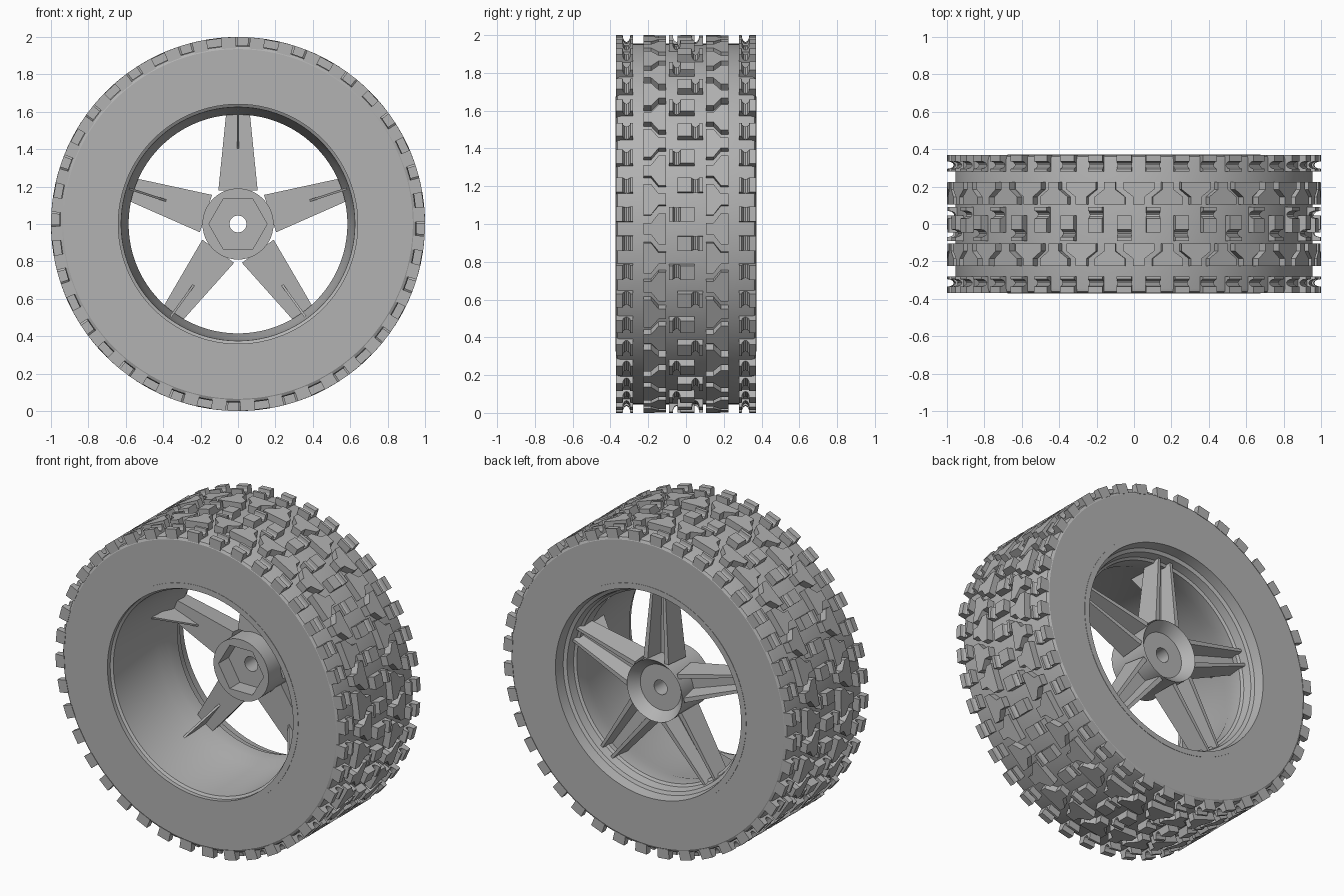
import bpy, bmesh, math

if "Cube" in bpy.data.objects:
    bpy.data.objects.remove(bpy.data.objects["Cube"])

TAU = 2 * math.pi
mat = bpy.data.materials.new("plain grey")
mat.diffuse_color = (0.45, 0.45, 0.45, 1)
mat.use_nodes = True
mat.node_tree.nodes["Principled BSDF"].inputs["Base Color"].default_value = mat.diffuse_color


def polar(r, a, y):
    # wheel axis runs along y, centred at z = 1
    return (r * math.cos(a), y, 1 + r * math.sin(a))


def finish(bm, name, smooth=False):
    bmesh.ops.recalc_face_normals(bm, faces=bm.faces[:])
    me = bpy.data.meshes.new(name)
    bm.to_mesh(me)
    bm.free()
    me.materials.append(mat)
    ob = bpy.data.objects.new(name, me)
    bpy.context.collection.objects.link(ob)
    if smooth:
        bpy.ops.object.select_all(action='DESELECT')
        ob.select_set(True)
        bpy.context.view_layer.objects.active = ob
        bpy.ops.object.shade_smooth_by_angle(angle=math.radians(25))
    return ob


def loft(bm, rings, closed=False):
    # skin equal-length rings; cap the ends unless the loft closes on itself
    vs = [[bm.verts.new(p) for p in ring] for ring in rings]
    n, m = len(vs), len(vs[0])
    for i in range(n if closed else n - 1):
        a, b = vs[i], vs[(i + 1) % n]
        for j in range(m):
            k = (j + 1) % m
            bm.faces.new((a[j], a[k], b[k], b[j]))
    if not closed:
        bm.faces.new(vs[0])
        bm.faces.new(vs[-1])


def lathe(name, profile, seg):
    # closed profile of (radius or radius function, y)
    bm = bmesh.new()
    rings = []
    for i in range(seg):
        a = TAU * i / seg
        rings.append([polar(r(a) if callable(r) else r, a, y) for r, y in profile])
    loft(bm, rings, True)
    return finish(bm, name, True)


# tyre carcass with flat sidewalls
half = [(0.665, 0.37), (0.935, 0.37), (0.95, 0.362), (0.955, 0.345)]
lathe("tyre", half + [(r, -y) for r, y in reversed(half)], 120)

# rim barrel, deep on the front, stepped at the back
lathe("rim", [(0.675, -0.372), (0.64, -0.372), (0.64, -0.345), (0.625, -0.335),
              (0.607, 0.08), (0.585, 0.15), (0.585, 0.24), (0.60, 0.25),
              (0.61, 0.30), (0.63, 0.31), (0.64, 0.372), (0.675, 0.372)], 96)


# hub with hexagonal pocket in front, dished face behind, axle hole
def hexagon(a):
    t = (a + 1e-6) % (TAU / 6) - TAU / 12
    return 0.135 / math.cos(t)


lathe("hub", [(0.19, 0.03), (0.19, 0.31), (0.14, 0.25), (0.045, 0.25),
              (0.045, 0.13), (hexagon, 0.13), (hexagon, 0.03)], 48)

# five channelled spokes, each with a thin gusset fin on the front
bm_s, bm_f = bmesh.new(), bmesh.new()
for i in range(5):
    a = TAU / 4 + TAU * i / 5
    ca, sa = math.cos(a), math.sin(a)

    def place(r, x, y):
        return (r * ca - x * sa, y, 1 + r * sa + x * ca)

    rings = []
    for r, w, y0, y1 in ((0.18, 0.105, 0.15, 0.295), (0.605, 0.062, 0.165, 0.275)):
        side = [(w, y0), (0.82 * w, y1), (0.55 * w, y1), (0.35 * w, y0 + 0.045)]
        sec = side + [(-x, y) for x, y in reversed(side)]
        rings.append([place(r, x, y) for x, y in sec])
    loft(bm_s, rings)
    tri = [(0.612, -0.02), (0.61, 0.18), (0.39, 0.17)]
    loft(bm_f, [[place(r, x, y) for r, y in tri] for x in (-0.006, 0.006)])
finish(bm_s, "spokes")
finish(bm_f, "spoke_fins")

# tread
COUNT = 40
PITCH = TAU / COUNT
PHASE = math.radians(3)


def scooped_block(bm, a, y0, y1, n0, n1, w):
    # block with a rounded scoop between n0 and n1, running around the tyre
    mid, rad = (n0 + n1) / 2, (n1 - n0) / 2
    prof = [(y0, 0.94), (y0, 1.0)]
    for k in range(7):
        t = math.pi * k / 6
        prof.append((mid - rad * math.cos(t), 1.0 - 0.036 * math.sin(t)))
    prof += [(y1, 1.0), (y1, 0.94)]
    loft(bm, [[polar(r, a + d, y) for y, r in prof] for d in (-w, w)])


# shoulder blocks
bm = bmesh.new()
for i in range(COUNT):
    a = PHASE + i * PITCH
    scooped_block(bm, a, 0.28, 0.37, 0.295, 0.335, 0.04)
    scooped_block(bm, a, -0.37, -0.28, -0.335, -0.295, 0.04)
finish(bm, "shoulder_blocks")

# centre blocks, alternately shifted and flipped
bm = bmesh.new()
for i in range(COUNT):
    a = PHASE + i * PITCH
    if i % 2:
        scooped_block(bm, a, -0.045, 0.09, 0.03, 0.07, 0.038)
    else:
        scooped_block(bm, a, -0.09, 0.045, -0.07, -0.03, 0.038)
finish(bm, "centre_blocks")

# interlocking stepped blocks between centre and shoulder
bm = bmesh.new()
for i in range(COUNT):
    for s in (-1, 1):
        a = PHASE + (i + 0.5) * PITCH
        k = 0.026 * (1 if i % 2 else -1) * s
        h = PITCH / 2 - 0.022
        edge = [(h - k, 0.105), (h - k, 0.145), (h + k, 0.185), (h + k, 0.225)]
        out = edge + [(-t, y) for t, y in reversed(edge)]
        loft(bm, [[polar(r, a + t, s * y) for t, y in out] for r in (0.94, 1.0)])
finish(bm, "stepped_blocks")
